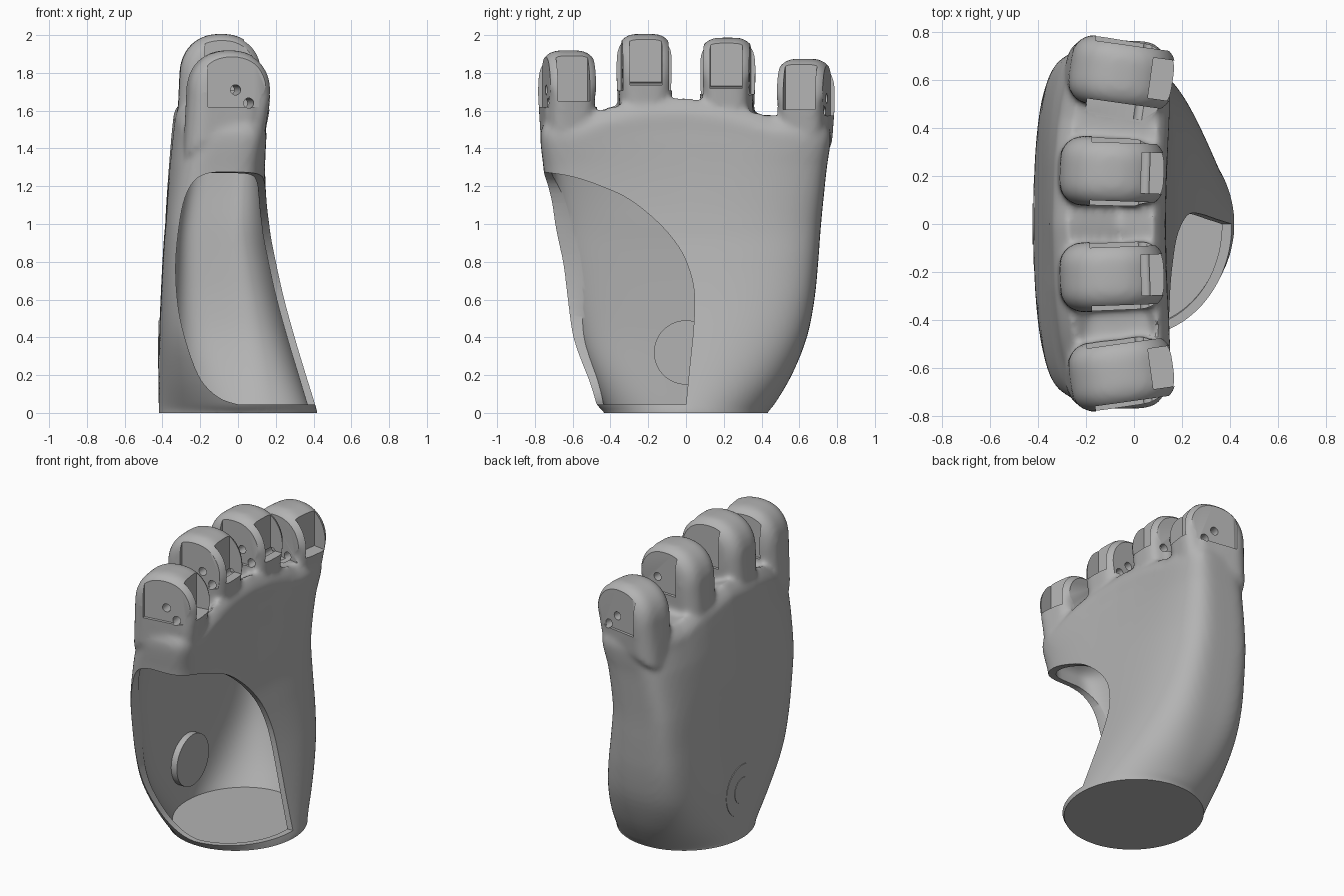
import bpy
import bmesh
import math
from mathutils import Matrix, Vector

if "Cube" in bpy.data.objects:
    bpy.data.objects.remove(bpy.data.objects["Cube"], do_unlink=True)

grey = bpy.data.materials.new("matte grey plastic")
grey.use_nodes = True
GREY = (0.45, 0.45, 0.45, 1)
grey.diffuse_color = GREY
grey.node_tree.nodes["Principled BSDF"].inputs["Base Color"].default_value = GREY


def finish(bm, name):
    bmesh.ops.recalc_face_normals(bm, faces=bm.faces)
    mesh = bpy.data.meshes.new(name)
    bm.to_mesh(mesh)
    bm.free()
    mesh.materials.append(grey)
    ob = bpy.data.objects.new(name, mesh)
    bpy.context.scene.collection.objects.link(ob)
    return ob


def oval(x0, x1, y0, y1, n, back=None, count=96):
    """Superellipse outline filling the given bounds; the back half may be squarer."""
    for i in range(count):
        c, s = math.cos(math.tau * i / count), math.sin(math.tau * i / count)
        p = 2 / (back if back and c < 0 else n)
        yield ((x0 + x1) / 2 + (x1 - x0) / 2 * math.copysign(abs(c) ** p, c),
               (y0 + y1) / 2 + (y1 - y0) / 2 * math.copysign(abs(s) ** p, s))


def arch(x, y, z):
    """Bend the knuckle line: ends move forward and down."""
    bend = min(max((z - 1.0) / 0.5, 0), 1)
    drop = min(max((z - 1.3) / 0.3, 0), 1)
    return (x + bend * (0.13 * y * y - 0.04), y, z - drop * min(0.1, 0.4 * y * y + 0.05 * y))


def refine(sections, steps=4):
    """Catmull-Rom curve through the section values."""
    last = len(sections) - 1
    for i in range(last):
        group = list(zip(sections[max(i - 1, 0)], sections[i], sections[i + 1], sections[min(i + 2, last)]))
        for k in range(steps):
            t = k / steps
            yield [b + t / 2 * (c - a + t * (2 * a - 5 * b + 4 * c - d + t * (3 * (b - c) + d - a)))
                   for a, b, c, d in group]
    yield sections[last]


def loft(bm, sections, inset=0.0):
    rings = []
    for z, x0, x1, y0, y1, n in sections:
        outline = oval(x0 + inset, x1 - inset, y0 + inset, y1 - inset, n, n + 0.8 * (n - 2))
        rings.append([bm.verts.new(arch(x, y, z)) for x, y in outline])
    for a, b in zip(rings, rings[1:]):
        for i in range(len(a)):
            j = (i + 1) % len(a)
            bm.faces.new((a[i], a[j], b[j], b[i]))
    for ring in (rings[0], rings[-1]):
        centre = bm.verts.new(sum((v.co for v in ring), Vector()) / len(ring))
        for i in range(len(ring)):
            bm.faces.new((ring[i - 1], ring[i], centre))


def prism(bm, points, direction):
    """Extrude a flat polygon along a vector; return its vertices."""
    base = [bm.verts.new(p) for p in points]
    face = bm.faces.new(base)
    out = bmesh.ops.extrude_face_region(bm, geom=[face], use_keep_orig=True)
    top = [v for v in out["geom"] if isinstance(v, bmesh.types.BMVert)]
    bmesh.ops.translate(bm, verts=top, vec=direction)
    return base + top


def box(bm, low, high, matrix=Matrix()):
    low, high = Vector(low), Vector(high)
    size = Matrix.Diagonal((high - low).to_4d())
    size[3][3] = 1
    bmesh.ops.create_cube(bm, size=1, matrix=matrix @ Matrix.Translation((low + high) / 2) @ size)


def cylinder(bm, radius, length, matrix, sides=32):
    bmesh.ops.create_cone(bm, cap_ends=True, segments=sides, radius1=radius,
                          radius2=radius, depth=length, matrix=matrix)


def boolean(ob, cutter, operation="DIFFERENCE"):
    mod = ob.modifiers.new(cutter.name, "BOOLEAN")
    mod.operation, mod.object, mod.solver = operation, cutter, "EXACT"
    bake(ob)
    bpy.data.objects.remove(cutter, do_unlink=True)


def bake(ob):
    graph = bpy.context.evaluated_depsgraph_get()
    mesh = bpy.data.meshes.new_from_object(ob.evaluated_get(graph))
    ob.modifiers.clear()
    ob.data = mesh


def smooth(ob):
    bpy.ops.object.select_all(action="DESELECT")
    ob.select_set(True)
    bpy.context.view_layer.objects.active = ob
    bpy.ops.object.shade_smooth_by_angle(angle=math.radians(35))


# Palm sections: height, x bounds, y bounds, squareness
PALM = [
    (-0.1, -0.42, 0.42, -0.42, 0.42, 2),
    (0.0, -0.42, 0.42, -0.43, 0.43, 2),
    (0.04, -0.42, 0.41, -0.47, 0.465, 2),
    (0.2, -0.42, 0.36, -0.55, 0.56, 2.4),
    (0.4, -0.418, 0.3, -0.63, 0.64, 2.9),
    (0.6, -0.41, 0.245, -0.67, 0.68, 3.3),
    (0.8, -0.4, 0.2, -0.7, 0.7, 3.5),
    (1.0, -0.385, 0.165, -0.725, 0.715, 3.7),
    (1.25, -0.35, 0.16, -0.75, 0.74, 3.8),
    (1.5, -0.31, 0.17, -0.77, 0.765, 3.8),
    (1.6, -0.295, 0.165, -0.765, 0.76, 3.8),
    (1.67, -0.24, 0.12, -0.73, 0.73, 3.8),
]
# Knuckles: y centre, top height, x bounds, turn in degrees
KNUCKLES = [
    (-0.615, 1.92, -0.27, 0.17, 8),
    (-0.215, 2.007, -0.31, 0.13, 2),
    (0.215, 1.987, -0.31, 0.13, -2),
    (0.62, 1.875, -0.27, 0.17, -8),
]


def knuckle_frame(y, turn):
    return Matrix.Translation((0, y, 0)) @ Matrix.Rotation(math.radians(turn), 4, "Z")


# Palm and domed knuckles fused into one soft body
bm = bmesh.new()
loft(bm, list(refine(PALM)))
HALF = 0.146
for y, top, x0, x1, turn in KNUCKLES:
    part = bmesh.new()
    dome = [(x, -HALF, top - 0.23 + z) for x, z in oval(x0, x1, -0.23, 0.23, 2.25, count=48) if z > -0.001]
    foot = [(x0 - 0.02, -HALF, 1.36), (x1 - 0.05, -HALF, 1.36)]
    for v in prism(part, dome + foot, (0, 2 * HALF, 0)):
        if v.co.z < 1.4:
            v.co.y *= 0.85
    caps = [e for e in part.edges if e.verts[0].co.y * e.verts[1].co.y > 0]
    bmesh.ops.bevel(part, geom=caps, offset=0.095, segments=6, profile=0.5, affect="EDGES")
    bmesh.ops.recalc_face_normals(part, faces=part.faces)
    part.transform(knuckle_frame(y, turn))
    temp = bpy.data.meshes.new("temp")
    part.to_mesh(temp)
    part.free()
    bm.from_mesh(temp)
    bpy.data.meshes.remove(temp)
palm = finish(bm, "palm_shell")
remesh = palm.modifiers.new("fuse", "REMESH")
remesh.mode, remesh.voxel_size = "VOXEL", 0.016
relax = palm.modifiers.new("relax", "SMOOTH")
relax.factor, relax.iterations = 0.5, 10
bake(palm)

# Flat base
bm = bmesh.new()
box(bm, (-1, -1, -1), (1, 1, 0))
boolean(palm, finish(bm, "base_cutter"))

# Hollow inside with a thin floor and a closed top
bm = bmesh.new()
floor = (0.035,) + PALM[2][1:]
roof = (1.46, -0.27, 0.1, -0.66, 0.66, 3)
loft(bm, list(refine([floor] + PALM[3:9] + [(1.38, -0.32, 0.15, -0.74, 0.735, 3.8), roof])), inset=0.04)
boolean(palm, finish(bm, "hollow_cutter"))

# Thumb opening: a side outline crossed with a front outline
SIDE = [(-0.75, 1.275), (-0.6, 1.25), (-0.45, 1.2), (-0.3, 1.13), (-0.15, 1.01),
        (-0.04, 0.88), (0.02, 0.75), (0.045, 0.62), (0.04, 0.45), (0.02, 0.25), (0, 0.045)]
FRONT = [(0, 0.045), (-0.08, 0.07), (-0.15, 0.12), (-0.21, 0.2), (-0.27, 0.36), (-0.315, 0.55),
         (-0.33, 0.78), (-0.31, 1), (-0.28, 1.14), (-0.23, 1.23), (-0.15, 1.27), (0, 1.28)]
bm = bmesh.new()
prism(bm, [(-0.6, y, z) for y, z in [(-1, 1.29), *refine(SIDE), (-1, 0.045)]], (2, 0, 0))
opening = finish(bm, "opening_cutter")
bm = bmesh.new()
prism(bm, [(x, -1.2, z) for x, z in [(1, 0.045), *refine(FRONT), (1, 1.28)]], (0, 2, 0))
boolean(opening, finish(bm, "front_outline"), "INTERSECT")
boolean(palm, opening)

# Knuckle details: flat cheeks, front slots and pin holes
cheeks, slots, holes = bmesh.new(), bmesh.new(), bmesh.new()
for y, top, x0, x1, turn in KNUCKLES:
    frame = knuckle_frame(y, turn)
    for side in (-1, 1):
        near, far = sorted((side * 0.122, side * 0.19))
        box(cheeks, (-0.18, near, top - 0.3), (0.4, far, top + 0.1), frame)
    box(slots, (x1 - 0.1, -0.085, top - 0.27), (0.5, 0.085, top + 0.1), frame)
    for x, drop in ((-0.03, 0.21), (0.04, 0.28)):
        spot = Matrix.Translation((x, 0, top - drop)) @ Matrix.Rotation(math.pi / 2, 4, "X")
        cylinder(holes, 0.027, 0.36, frame @ spot, 20)
for cutter, name in ((cheeks, "cheek_cutter"), (slots, "slot_cutter"), (holes, "hole_cutter")):
    boolean(palm, finish(cutter, name))
smooth(palm)

# Round mount through the back wall with a small centre plug
for name, radius, x0, x1 in (("back_mount", 0.17, -0.42, -0.335), ("mount_plug", 0.085, -0.423, -0.36)):
    bm = bmesh.new()
    place = Matrix.Translation(((x0 + x1) / 2, 0, 0.32)) @ Matrix.Rotation(math.pi / 2, 4, "Y")
    cylinder(bm, radius, x1 - x0, place, 48)
    smooth(finish(bm, name))
